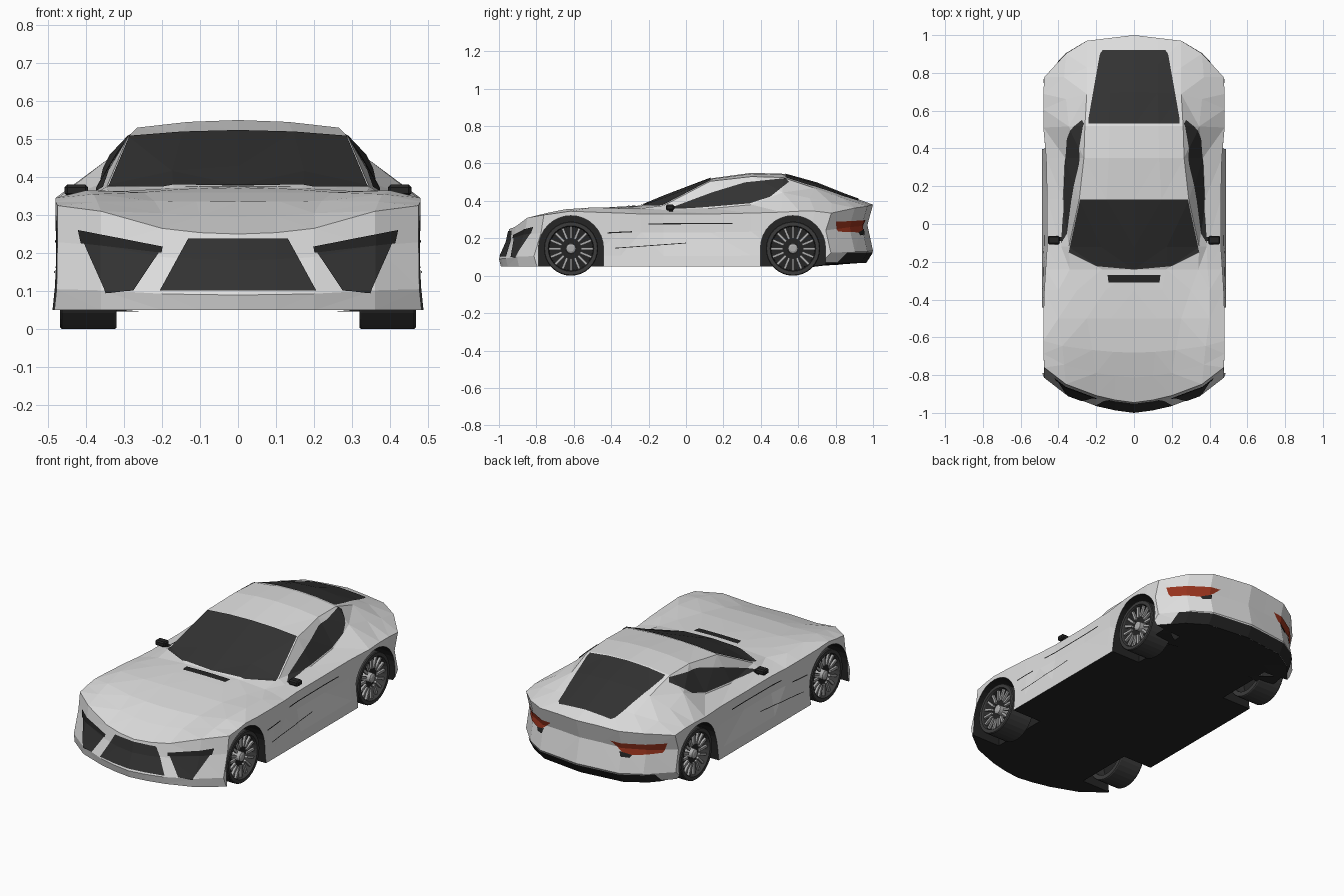
import bpy, bmesh, math
from mathutils import Vector, Matrix

if "Cube" in bpy.data.objects:
    bpy.data.objects.remove(bpy.data.objects["Cube"])


def material(name, r, g, b):
    m = bpy.data.materials.new(name)
    m.diffuse_color = (r, g, b, 1)
    m.use_nodes = True
    m.node_tree.nodes["Principled BSDF"].inputs["Base Color"].default_value = m.diffuse_color
    return m


SILVER = material("silver_paint", .73, .73, .73)
GLASS = material("dark_glass", .032, .032, .032)
BLACK = material("black_trim", .018, .018, .018)
RED = material("tail_red", .31, .033, .012)
RIM = material("rim_grey", .42, .42, .42)
TYRE = material("tyre_rubber", .045, .045, .045)


def finish(bm, name, *mats):
    me = bpy.data.meshes.new(name)
    bm.to_mesh(me)
    bm.free()
    for m in mats:
        me.materials.append(m)
    ob = bpy.data.objects.new(name, me)
    bpy.context.collection.objects.link(ob)
    return ob


def interp(x, pts):
    for (x0, y0), (x1, y1) in zip(pts, pts[1:]):
        if x <= x1:
            return y0 + (y1 - y0) * (x - x0) / (x1 - x0)
    return pts[-1][1]


# Body stations: y, centre z, roof edge x z, belt x z, shoulder x z
STATIONS = [
    (-1.0, .25, .20, .265, .36, .31, .475, .325),
    (-.85, .295, .20, .305, .37, .335, .48, .335),
    (-.70, .335, .22, .337, .38, .355, .48, .345),
    (-.50, .36, .25, .36, .40, .365, .48, .34),
    (-.35, .37, .30, .363, .40, .36, .475, .335),
    (-.24, .375, .34, .36, .39, .352, .468, .33),
    (-.12, .425, .345, .375, .385, .352, .46, .33),
    (.13, .52, .29, .505, .375, .36, .46, .33),
    (.35, .55, .265, .53, .365, .38, .465, .335),
    (.52, .545, .26, .525, .345, .445, .48, .34),
    (.70, .495, .25, .468, .36, .415, .48, .345),
    (.85, .435, .25, .418, .37, .388, .48, .345),
    (1.0, .38, .25, .372, .36, .362, .475, .335)]
NOSE = [(0, 0), (.15, .02), (.33, .08), (.42, .13), (.49, .20)]
TAIL = [(0, 0), (.25, .03), (.35, .09), (.42, .14), (.49, .245)]
ROWS = [0, .2, .65, 1]
FRONT_RAKE = [.01, 0, .04, .055]
REAR_RAKE = [.04, 0, .03, 0]


def body_point(i, j, k):
    t, zc, xr, zr, xb, zb, xs, zs = STATIONS[j]
    c = abs(i - 4)
    x = (0, xr * .5, xr, xb, xs)[c]
    top = (zc, zc * .75 + zr * .25, zr, zb, zs)[c]
    if c == 4 and k < 2:                  # sills keep the full width
        x = max(x, .48 if abs(t) < .9 else 0) + (.008, .002)[k]
    bottom = .05 + .02 * max(0, (t - .7) / .3)
    wf, wr = max(0, (-t - .55) / .45), max(0, (t - .5) / .5)
    y = t + wf * (interp(x, NOSE) + FRONT_RAKE[k]) - wr * (interp(x, TAIL) + REAR_RAKE[k])
    return (x if i > 4 else -x, y, bottom + (top - bottom) * ROWS[k])


def build_body():
    bm = bmesh.new()
    pts = {}

    def v(*key):
        if key not in pts:
            pts[key] = bm.verts.new(body_point(*key))
        return pts[key]
    n, m, r = 8, len(STATIONS) - 1, len(ROWS) - 1
    for k in (0, r):                      # floor and top skin
        for i in range(n):
            for j in range(m):
                bm.faces.new((v(i, j, k), v(i + 1, j, k), v(i + 1, j + 1, k), v(i, j + 1, k))).material_index = int(k == 0)
    for k in range(r):
        for i in (0, n):                  # flanks
            for j in range(m):
                bm.faces.new((v(i, j, k), v(i, j + 1, k), v(i, j + 1, k + 1), v(i, j, k + 1)))
        for j in (0, m):                  # nose and tail
            for i in range(n):
                bm.faces.new((v(i, j, k), v(i + 1, j, k), v(i + 1, j, k + 1), v(i, j, k + 1)))
    bmesh.ops.triangulate(bm, faces=bm.faces[:])
    bmesh.ops.recalc_face_normals(bm, faces=bm.faces[:])
    return bm


SKIN = build_body()
body = finish(SKIN.copy(), "car_body", SILVER, BLACK)


def panel(name, outline, view, mat, lift=.004):
    """Cut the body skin to a convex outline drawn in one view, and lift it slightly."""
    a, b = {'Y': (0, 2), 'X': (1, 2), 'Z': (0, 1)}[view[1]]
    axis = Vector([float(c == view[1]) for c in "XYZ"]) * (1 if view[0] == '+' else -1)
    bm = SKIN.copy()
    bmesh.ops.delete(bm, geom=[f for f in bm.faces if f.normal.dot(axis) < .08], context='FACES')
    mid = [sum(p[c] for p in outline) / len(outline) for c in (0, 1)]
    for p, q in zip(outline, outline[1:] + outline[:1]):
        no = Vector((q[1] - p[1], p[0] - q[0]))
        if no.dot(Vector((p[0] - mid[0], p[1] - mid[1]))) < 0:
            no = -no
        co3, no3 = Vector((0, 0, 0)), Vector((0, 0, 0))
        co3[a], co3[b], no3[a], no3[b] = p[0], p[1], no[0], no[1]
        bmesh.ops.bisect_plane(bm, geom=bm.verts[:] + bm.edges[:] + bm.faces[:],
                               plane_co=co3, plane_no=no3.normalized(), clear_outer=True)
    bm.normal_update()
    for vert, n in [(w, w.normal.copy()) for w in bm.verts]:
        vert.co += n * lift
    finish(bm, name, mat)


def symmetric(half):
    return half + [(-x, y) for x, y in reversed(half) if x]


# Centre panels
panel("windscreen", symmetric([(0, -.24), (.2, -.222), (.345, -.15), (.285, .13)]), '+Z', GLASS)
panel("rear_window", symmetric([(.24, .53), (.24, .56), (.18, .9), (.165, .92)]), '+Z', GLASS)
panel("hood_vent", symmetric([(.135, -.31), (.14, -.27)]), '+Z', BLACK)
panel("grille", symmetric([(.13, .238), (.205, .1)]), '-Y', GLASS)
panel("rear_diffuser", symmetric([(.42, .05), (.4, .125)]), '+Y', BLACK)

# Paired panels
for s, side in ((1, "right"), (-1, "left")):
    def flip(pts):
        return [(x * s, z) for x, z in pts]
    panel("headlight_" + side, flip([(.197, .216), (.418, .26), (.347, .095), (.274, .1)]), '-Y', GLASS)
    panel("headlight_brow_" + side, flip([(.197, .216), (.418, .26), (.41, .225), (.2, .2)]), '-Y', BLACK, .006)
    panel("tail_light_" + side, flip([(.19, .3), (.44, .29), (.42, .235), (.27, .23)]), '+Y', RED)
    panel("tail_light_base_" + side, flip([(.24, .25), (.3, .23), (.29, .215), (.25, .22)]), '+Y', BLACK, .006)
    vx = '+X' if s > 0 else '-X'
    panel("side_window_" + side, [(-.1, .353), (.14, .444), (.315, .497), (.53, .519), (.55, .5),
                                  (.45, .42), (.34, .385), (.02, .358)], vx, GLASS)
    panel("door_line_" + side, [(-.2, .274), (.25, .277), (.25, .283), (-.2, .28)], vx, BLACK)
    panel("fender_line_" + side, [(-.42, .226), (-.29, .232), (-.29, .238), (-.42, .232)], vx, BLACK)
    panel("sill_line_" + side, [(-.38, .145), (0, .172), (0, .176), (-.38, .149)], vx, BLACK)
SKIN.free()

# Wheel arches, cut out of the body with dark liners
WHEELS = (-.615, .572)
ARCH = .174
bm = bmesh.new()
for s in (1, -1):
    for wy in WHEELS:
        arc = [(ARCH * math.cos(math.pi * a / 16), .147 + ARCH * math.sin(math.pi * a / 16)) for a in range(17)]
        prof = [(ARCH, -.1)] + arc + [(-ARCH, -.1)]
        f = bm.faces.new([bm.verts.new((s * .3, wy + y, z)) for y, z in prof])
        ext = bmesh.ops.extrude_face_region(bm, geom=[f])['geom']
        bmesh.ops.translate(bm, verts=[g for g in ext if isinstance(g, bmesh.types.BMVert)], vec=(s * .4, 0, 0))
bmesh.ops.recalc_face_normals(bm, faces=bm.faces[:])
cutter = finish(bm, "arch_cutter", BLACK)
cutter.hide_render = True
mod = body.modifiers.new("arches", 'BOOLEAN')
mod.operation, mod.solver, mod.object = 'DIFFERENCE', 'EXACT', cutter
mod.material_mode = 'TRANSFER'
bpy.context.view_layer.objects.active = body
bpy.ops.object.modifier_apply(modifier=mod.name)
bpy.data.objects.remove(cutter)


def lathe(bm, profile, mat, n=32):
    rings = [[bm.verts.new((x, r * math.cos(2 * math.pi * a / n), r * math.sin(2 * math.pi * a / n)))
              for a in range(n)] for x, r in profile]
    for p, q in zip(rings, rings[1:]):
        for a in range(n):
            b = (a + 1) % n
            bm.faces.new((p[a], p[b], q[b], q[a])).material_index = mat


def box(bm, mtx, mat=0):
    for w in bmesh.ops.create_cube(bm, size=1, matrix=mtx)['verts']:
        for f in w.link_faces:
            f.material_index = mat


# Wheels: tyre, rim barrel, backing disc, hub and spokes
for s, side in ((1, "right"), (-1, "left")):
    for wy, end in zip(WHEELS, ("front", "rear")):
        bm = bmesh.new()
        lathe(bm, [(.32, .118), (.32, .142), (.325, .145), (.463, .145), (.468, .141), (.468, .122)], 0)
        lathe(bm, [(.468, .122), (.46, .118), (.32, .117), (.32, .118)], 0)
        lathe(bm, [(.40, .117), (.40, .001)], 2)
        lathe(bm, [(.40, .028), (.457, .026), (.462, .016), (.462, .001)], 1, 16)
        for a in range(16):
            box(bm, Matrix.Rotation(2 * math.pi * a / 16, 4, 'X') @ Matrix.Translation((.448, 0, .085))
                @ Matrix.Diagonal((.014, .013, .064, 1)), 1)
        bmesh.ops.recalc_face_normals(bm, faces=bm.faces[:])
        bmesh.ops.transform(bm, matrix=Matrix.Translation((0, wy, .145)) @ Matrix.Rotation(0 if s > 0 else math.pi, 4, 'Z'),
                            verts=bm.verts[:])
        finish(bm, f"wheel_{end}_{side}", TYRE, RIM, BLACK)

    # Door mirror with stalk
    bm = bmesh.new()
    box(bm, Matrix.Translation((s * .425, -.085, .365)) @ Matrix.Diagonal((.062, .045, .03, 1)))
    bmesh.ops.bevel(bm, geom=bm.edges[:], offset=.007, segments=1, affect='EDGES')
    box(bm, Matrix.Translation((s * .395, -.08, .352)) @ Matrix.Diagonal((.04, .02, .015, 1)))
    finish(bm, "door_mirror_" + side, BLACK)
